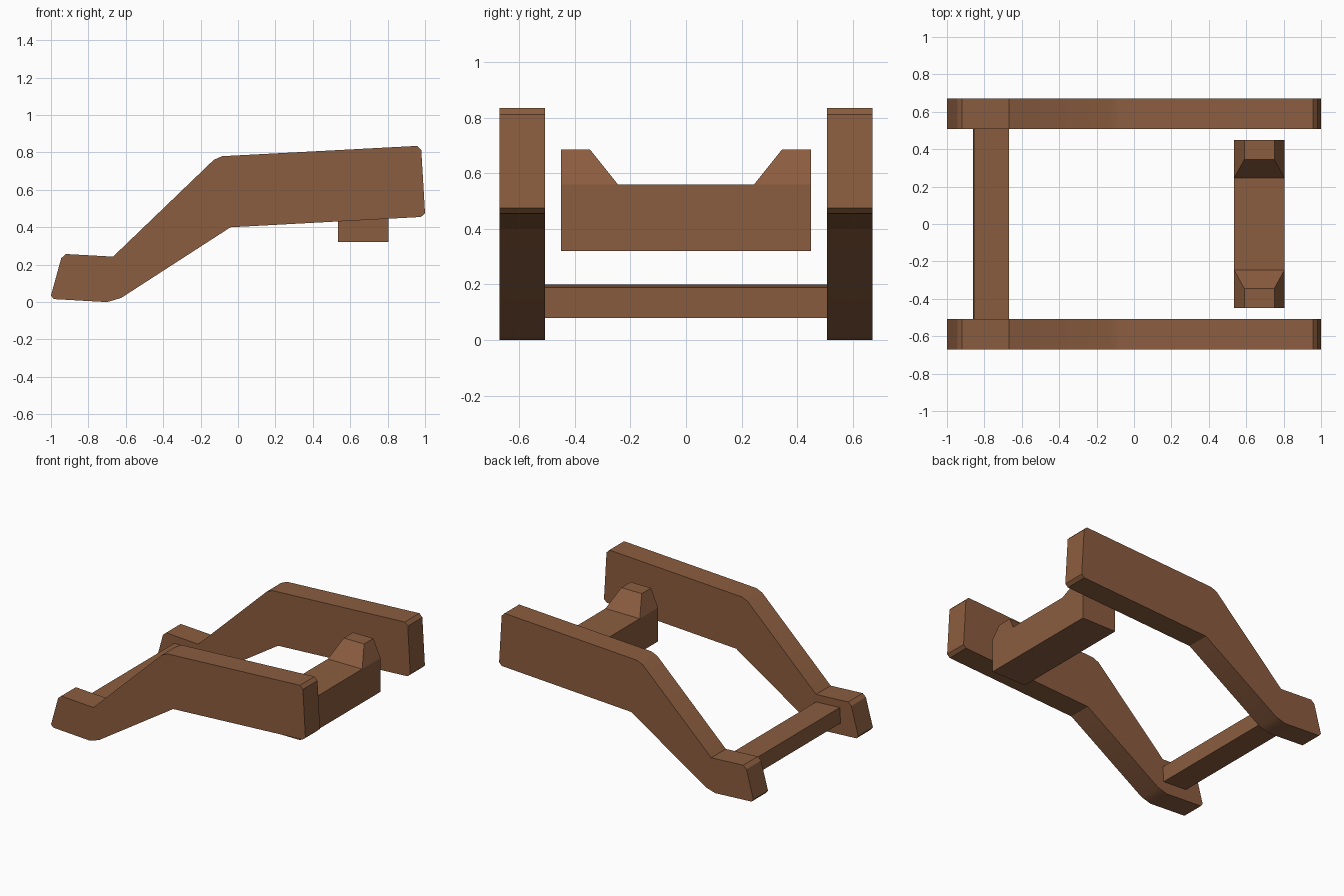
import bpy, bmesh, math

if "Cube" in bpy.data.objects:
    bpy.data.objects.remove(bpy.data.objects["Cube"])

mat = bpy.data.materials.new("brown_wood")
mat.diffuse_color = (0.26, 0.11, 0.05, 1)
mat.use_nodes = True
mat.node_tree.nodes["Principled BSDF"].inputs["Base Color"].default_value = mat.diffuse_color


def finish(name, bm):
    bmesh.ops.recalc_face_normals(bm, faces=bm.faces)
    mesh = bpy.data.meshes.new(name)
    bm.to_mesh(mesh)
    bm.free()
    mesh.materials.append(mat)
    ob = bpy.data.objects.new(name, mesh)
    bpy.context.collection.objects.link(ob)
    bpy.ops.object.select_all(action='DESELECT')
    ob.select_set(True)
    bpy.context.view_layer.objects.active = ob
    bpy.ops.object.shade_smooth_by_angle(angle=math.radians(20))
    return ob


def extrude_y(name, profile, y0, y1):
    """Closed x-z profile swept from y0 to y1."""
    bm = bmesh.new()
    face = bm.faces.new([bm.verts.new((x, y0, z)) for x, z in profile])
    geom = bmesh.ops.extrude_face_region(bm, geom=[face])["geom"]
    verts = [v for v in geom if isinstance(v, bmesh.types.BMVert)]
    bmesh.ops.translate(bm, verts=verts, vec=(0, y1 - y0, 0))
    return finish(name, bm)


# Cranked side rails with clipped corners
rail = [(-1, 0.035), (-0.985, 0.016), (-0.70, 0.0), (-0.625, 0.022),
        (-0.04, 0.40), (0.978, 0.455), (1.0, 0.475), (0.98, 0.812),
        (0.957, 0.835), (-0.085, 0.78), (-0.13, 0.76), (-0.668, 0.243),
        (-0.92, 0.257), (-0.945, 0.235)]
extrude_y("side_rail_front", rail, -0.671, -0.507)
extrude_y("side_rail_back", rail, 0.507, 0.671)

# Slightly tilted low crossbar between the feet
bar = [(-0.855, 0.20), (-0.668, 0.19), (-0.673, 0.08), (-0.86, 0.09)]
extrude_y("low_crossbar", bar, -0.51, 0.51)

# Floating cradle: six cross-sections along y, horns narrowing at the top
bm = bmesh.new()
rings = []
for y, tall in ((-0.45, 1), (-0.345, 1), (-0.245, 0), (0.245, 0), (0.345, 1), (0.45, 1)):
    pts = [(0.535, 0.32), (0.805, 0.32), (0.805, 0.56)]
    if tall:
        pts += [(0.75, 0.685), (0.59, 0.685)]
    else:
        pts += [(0.75, 0.56), (0.59, 0.56)]
    pts.append((0.535, 0.56))
    rings.append([bm.verts.new((x, y, z)) for x, z in pts])
for a, b in zip(rings, rings[1:]):
    for i in range(6):
        j = (i + 1) % 6
        bm.faces.new((a[i], a[j], b[j], b[i]))
bm.faces.new(rings[0])
bm.faces.new(rings[-1])
# Merge the valley corners so each horn has a full-width sloping front
for r in (rings[2], rings[3]):
    bmesh.ops.pointmerge(bm, verts=[r[2], r[3]], merge_co=r[2].co.copy())
    bmesh.ops.pointmerge(bm, verts=[r[5], r[4]], merge_co=r[5].co.copy())
finish("cradle", bm)
